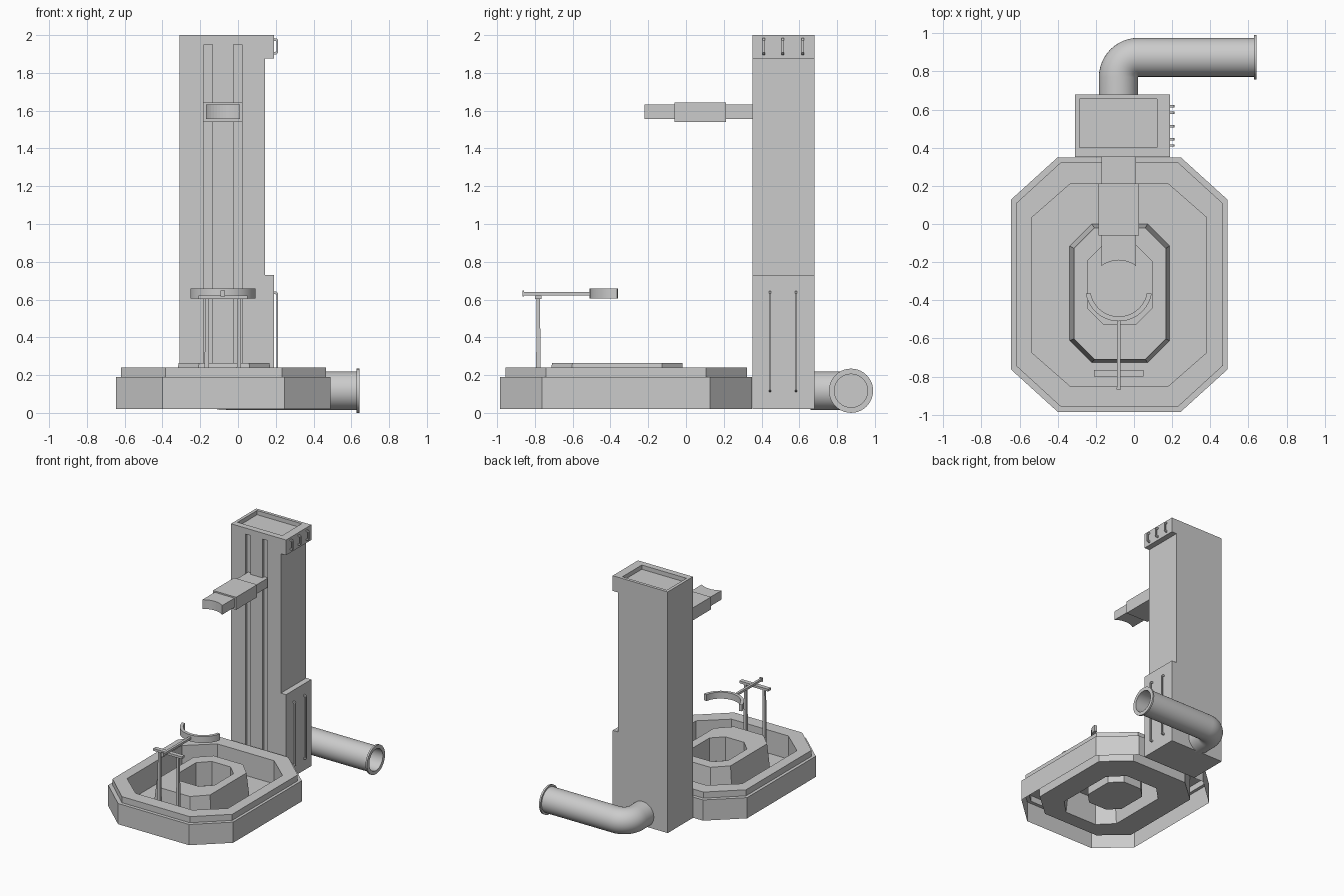
import bpy, bmesh, math
from mathutils import Vector

if "Cube" in bpy.data.objects:
    bpy.data.objects.remove(bpy.data.objects["Cube"])

CX = -0.08  # centre line of the machine


def finish(name, bm, smooth=False):
    me = bpy.data.meshes.new(name)
    bm.to_mesh(me)
    bm.free()
    ob = bpy.data.objects.new(name, me)
    bpy.context.collection.objects.link(ob)
    if smooth:
        bpy.ops.object.select_all(action='DESELECT')
        ob.select_set(True)
        bpy.context.view_layer.objects.active = ob
        bpy.ops.object.shade_smooth_by_angle(angle=math.radians(35))
    return ob


def loft(name, rings, cap_start=False, cap_end=False, smooth=False, closed=False):
    bm = bmesh.new()
    vs = [[bm.verts.new(p) for p in r] for r in rings]
    n = len(vs[0])
    pairs = list(zip(vs, vs[1:])) + ([(vs[-1], vs[0])] if closed else [])
    for a, b in pairs:
        for i in range(n):
            j = (i + 1) % n
            bm.faces.new((a[i], a[j], b[j], b[i]))
    if cap_start:
        bm.faces.new(vs[0][::-1])
    if cap_end:
        bm.faces.new(vs[-1])
    if closed or (cap_start and cap_end):
        bmesh.ops.recalc_face_normals(bm, faces=bm.faces[:])
    return finish(name, bm, smooth)


def prism(name, pts, lo, hi, axis='z'):
    def put(p, t):
        return (p[0], p[1], t) if axis == 'z' else (p[0], t, p[1])
    return loft(name, [[put(p, t) for p in pts] for t in (lo, hi)], True, True)


def box(name, x0, x1, y0, y1, z0, z1):
    return prism(name, [(x0, y0), (x1, y0), (x1, y1), (x0, y1)], z0, z1)


def octagon(x0, x1, y0, y1, cx, cy, z):
    pts = [(x0 + cx, y0), (x1 - cx, y0), (x1, y0 + cy), (x1, y1 - cy),
           (x1 - cx, y1), (x0 + cx, y1), (x0, y1 - cy), (x0, y0 + cy)]
    return [(x, y, z) for x, y in pts]


def cut(ob, cutter):
    cutter.hide_render = True
    m = ob.modifiers.new("cut", 'BOOLEAN')
    m.operation, m.solver, m.object = 'DIFFERENCE', 'EXACT', cutter
    bpy.ops.object.select_all(action='DESELECT')
    bpy.context.view_layer.objects.active = ob
    ob.select_set(True)
    bpy.ops.object.modifier_apply(modifier=m.name)
    bpy.data.objects.remove(cutter, do_unlink=True)


# Octagonal base: skirt, stepped rim, trough, raised pot and central well in one shell
FLOOR = 0.05
loft("base_basin", [
    octagon(-.645, .49, -.985, .35, .245, .222, .02),
    octagon(-.645, .49, -.985, .35, .245, .222, .19),
    octagon(-.62, .467, -.957, .322, .235, .215, .19),
    octagon(-.62, .467, -.957, .322, .235, .215, .24),
    octagon(-.535, .38, -.85, .21, .2, .175, .24),
    octagon(-.535, .38, -.85, .21, .2, .175, FLOOR),
    octagon(-.337, .187, -.727, 0, .115, .115, FLOOR),
    octagon(-.315, .167, -.71, -.02, .108, .108, .265),
    octagon(-.245, .095, -.525, -.11, .085, .085, .265),
    octagon(-.245, .095, -.525, -.11, .085, .085, .07),
], cap_end=True)

# Column with wider foot and head, pocket in the top and two front channels
column = prism("column", [(-.31, .02), (.19, .02), (.19, .73), (.143, .73),
                          (.143, 1.875), (.19, 1.875), (.19, 2), (-.31, 2)],
               .352, .68, 'y')
cut(column, box("top_pocket_cutter", -.285, .12, .402, .655, 1.965, 2.1))
for x in (-.18, -.025):
    cut(column, box("channel_cutter", x, x + .045, .3, .375, .06, 1.95))

# Telescopic arm with concave end
arc = []
for i in range(13):
    t = math.asin(.6) * (1 - i / 6)
    arc.append((CX + .15 * math.sin(t), -.34 + .15 * math.cos(t)))
prism("head_arm", [(CX - .09, .38), (CX + .09, .38)] + arc, 1.557, 1.632)
box("arm_sleeve", CX - .105, CX + .105, -.06, .213, 1.54, 1.643)

# Curved rest: half ring of rectangular section
rest = []
for i in range(33):
    a = math.radians(190 + 160 * i / 32)
    c, s = math.cos(a), math.sin(a)
    rest.append([(CX + r * c, -.335 + r * s, z)
                 for r, z in ((.15, .605), (.175, .605), (.175, .658), (.15, .658))])
loft("curved_rest", rest, True, True, smooth=True)

# Stand for the rest
box("rest_rod", CX - .01, CX + .01, -.86, -.49, .622, .64)
box("rod_end_stop", CX - .012, CX + .012, -.867, -.857, .615, .647)
box("stand_crossbar", CX - .13, CX + .13, -.8, -.765, .603, .622)
for side in (-1, 1):
    x = CX + side * .085
    loft("stand_leg", [[(x + u * w, -.782 + v * w, z)
                        for u, v in ((-1, -1), (1, -1), (1, 1), (-1, 1))]
                       for w, z in ((.013, FLOOR), (.009, .605))], True, True)


# Bracket handles on the right side
def handle(name, y, z0, z1):
    d, w = .007, .006
    prof = [(.185, z0), (.205, z0 + .004), (.213, z0 + .012), (.213, z1 - .012),
            (.205, z1 - .004), (.185, z1), (.185, z1 - 2 * d), (.203, z1 - .018),
            (.203, z0 + .018), (.185, z0 + 2 * d)]
    prism(name, prof, y - w, y + w, 'y')


for y in (.445, .583):
    handle("foot_handle", y, .11, .645)
for y in (.412, .512, .618):
    handle("head_handle", y, 1.895, 1.985)

# Exhaust pipe: rear outlet, elbow, straight run, flange and open bore
PZ, BX, BY, R, SEG = .117, .022, .77, .102, 40


def ring(center, direction, r):
    side = Vector((direction[1], -direction[0], 0))
    out = []
    for k in range(SEG):
        a = 2 * math.pi * k / SEG
        out.append(Vector(center) + side * (r * math.cos(a)) + Vector((0, 0, r * math.sin(a))))
    return out


rings = [ring((BX - .104, .66, PZ), (0, 1), R)]
for i in range(13):
    a = math.pi / 2 * i / 12
    rings.append(ring((BX - .104 * math.cos(a), BY + .104 * math.sin(a), PZ),
                      (math.sin(a), math.cos(a)), R))
for x, r in ((.628, R), (.628, .117), (.642, .117), (.642, .088), (.2, .088)):
    rings.append(ring((x, BY + .104, PZ), (1, 0), r))
loft("exhaust_pipe", rings, True, True, smooth=True)
